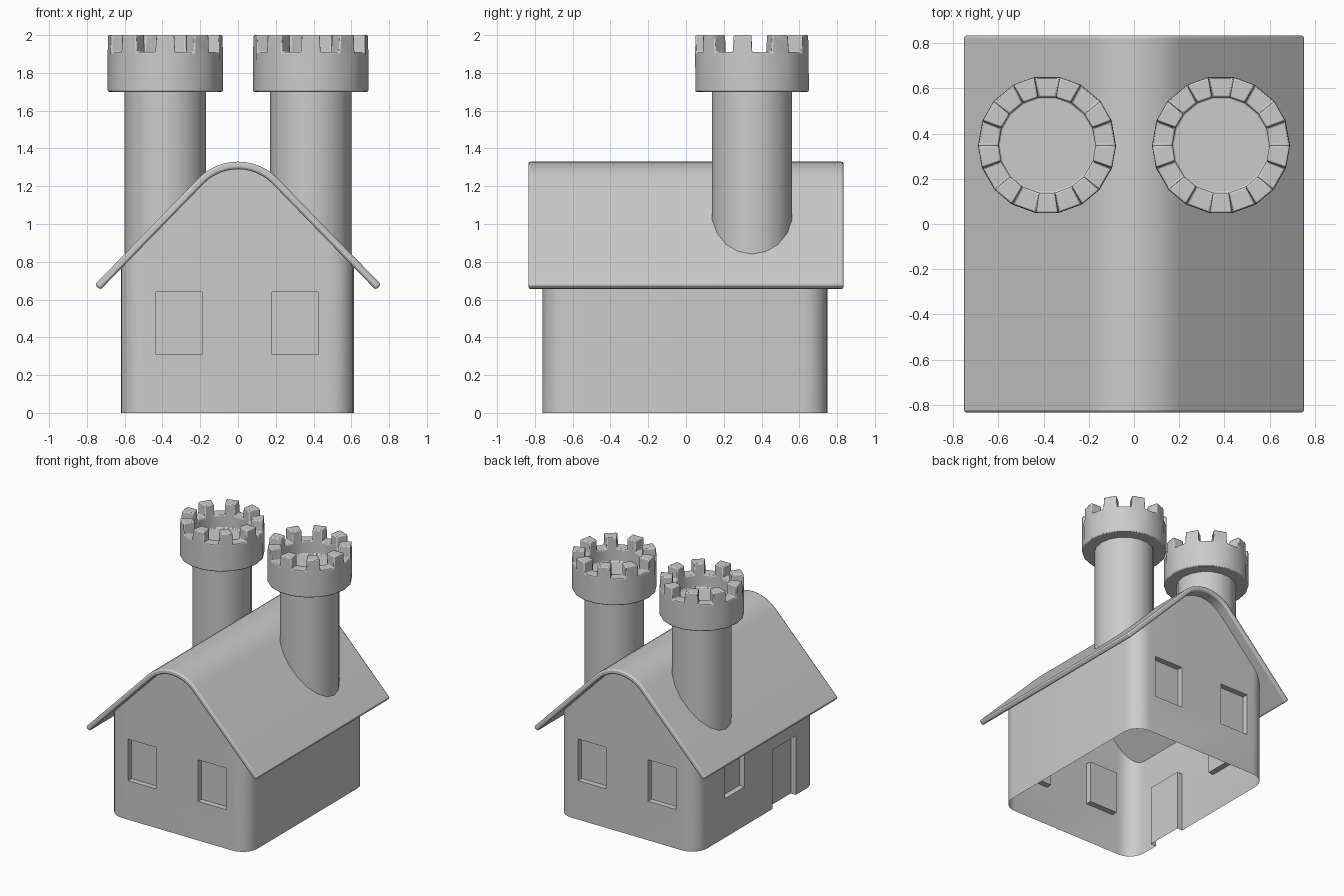
import bpy, bmesh
from math import sin, cos, radians, pi
from mathutils import Vector

if "Cube" in bpy.data.objects:
    bpy.data.objects.remove(bpy.data.objects["Cube"])


def finish(bm, name):
    bmesh.ops.recalc_face_normals(bm, faces=bm.faces)
    me = bpy.data.meshes.new(name)
    bm.to_mesh(me)
    bm.free()
    ob = bpy.data.objects.new(name, me)
    bpy.context.collection.objects.link(ob)
    return ob


def smooth(ob, angle=35):
    bpy.ops.object.select_all(action='DESELECT')
    ob.select_set(True)
    bpy.context.view_layer.objects.active = ob
    bpy.ops.object.shade_smooth_by_angle(angle=radians(angle))


def bevel(ob, width, segments, angle):
    m = ob.modifiers.new("bevel", 'BEVEL')
    m.width, m.segments, m.limit_method = width, segments, 'ANGLE'
    m.angle_limit = radians(angle)


def prism(name, pts, lo, hi):
    """Closed prism from a list of 3D points, swept from offset lo to hi."""
    bm = bmesh.new()
    f = bm.faces.new([bm.verts.new(Vector(p) + Vector(lo)) for p in pts])
    ext = bmesh.ops.extrude_face_region(bm, geom=[f], use_keep_orig=True)
    vs = [g for g in ext['geom'] if isinstance(g, bmesh.types.BMVert)]
    bmesh.ops.translate(bm, vec=Vector(hi) - Vector(lo), verts=vs)
    return finish(bm, name)


# Roof section: two straight slopes joined by a round ridge
SLOPE, RIDGE_R, RIDGE_Z = radians(45.8), 0.295, 1.035


def roof_curve(depth, length=0.783, n=12):
    r = RIDGE_R - depth
    pts = [(r * sin(t), RIDGE_Z + r * cos(t))
           for t in (SLOPE * (2 * i / n - 1) for i in range(n + 1))]
    x, z = pts[-1]
    tip = (x + length * cos(SLOPE), z - length * sin(SLOPE))
    return [(-tip[0], tip[1])] + pts + [tip]


outline = roof_curve(0) + roof_curve(0.04)[::-1]
roof = prism("roof", [(x, 0, z) for x, z in outline], (0, -0.835, 0), (0, 0.835, 0))
bevel(roof, 0.012, 2, 60)
smooth(roof)

# House walls: rounded rectangle, trimmed under the roof
X0, X1, Y0, Y1, R = -0.62, 0.613, -0.76, 0.75, 0.13
plan = []
for cx, cy, a in ((X1 - R, Y1 - R, 0), (X0 + R, Y1 - R, 90),
                  (X0 + R, Y0 + R, 180), (X1 - R, Y0 + R, 270)):
    for i in range(7):
        t = radians(a + 15 * i)
        plan.append((cx + R * cos(t), cy + R * sin(t), 0))
walls = prism("house_walls", plan, (0, 0, 0), (0, 0, 1.6))

trim = roof_curve(0.02, 0.95) + [(1.2, 0.56), (1.2, 2), (-1.2, 2), (-1.2, 0.56)]
cutters = [prism("trim_cutter", [(x, 0, z) for x, z in trim], (0, -1, 0), (0, 1, 0))]


def recess(x0, x1, y0, y1, z0, z1):
    pts = [(x0, y0, 0), (x1, y0, 0), (x1, y1, 0), (x0, y1, 0)]
    cutters.append(prism("recess_cutter", pts, (0, 0, z0), (0, 0, z1)))


# Window recesses front and back, one window and the door on the left
D = 0.045
for x0, x1 in ((-0.435, -0.19), (0.18, 0.425)):
    recess(x0, x1, Y0 - 0.1, Y0 + D, 0.31, 0.64)
    recess(x0, x1, Y1 - D, Y1 + 0.1, 0.31, 0.64)
recess(X0 - 0.1, X0 + D, 0.15, 0.395, 0.31, 0.64)
recess(X0 - 0.1, X0 + D, -0.495, -0.20, -0.1, 0.47)

for c in cutters:
    c.hide_render = True
    m = walls.modifiers.new("cut", 'BOOLEAN')
    m.operation, m.solver, m.object = 'DIFFERENCE', 'EXACT', c
dg = bpy.context.evaluated_depsgraph_get()
cut_mesh = bpy.data.meshes.new_from_object(walls.evaluated_get(dg))
walls.modifiers.clear()
walls.data = cut_mesh
for c in cutters:
    bpy.data.objects.remove(c)

# Open the shell at the floor and under the roof
bm = bmesh.new()
bm.from_mesh(walls.data)
gone = [f for f in bm.faces
        if (f.normal.z < -0.9 and f.calc_center_median().z < 0.01)
        or (f.normal.z > 0.5 and f.calc_center_median().z > 0.66)]
bmesh.ops.delete(bm, geom=gone, context='FACES')
bm.to_mesh(walls.data)
bm.free()
smooth(walls, 30)

# Towers: 18-sided shaft and battlement crown
N = 18


def ring(bm, r, z):
    return [bm.verts.new((r * cos(2 * pi * i / N), r * sin(2 * pi * i / N), z))
            for i in range(N)]


def lathe(profile):
    bm = bmesh.new()
    rings = [ring(bm, r, z) for r, z in profile]
    bands = [[bm.faces.new((a[i], a[(i + 1) % N], b[(i + 1) % N], b[i]))
              for i in range(N)] for a, b in zip(rings, rings[1:])]
    return bm, rings, bands


for side, cx in (("left", -0.385), ("right", 0.385)):
    bm, _, _ = lathe([(0.215, 0.78), (0.215, 1.705)])
    shaft = finish(bm, side + "_tower_shaft")
    shaft.location = (cx, 0.35, 0)
    smooth(shaft)

    bm, rings, bands = lathe([(0.2, 1.7), (0.305, 1.7), (0.305, 1.91),
                              (0.215, 1.91), (0.215, 1.81)])
    bm.faces.new(rings[-1])
    # Raise every second rim face as a slightly tapered merlon
    for f in bands[2][1::2]:
        top = bmesh.ops.extrude_discrete_faces(bm, faces=[f])['faces'][0]
        mid = top.calc_center_median()
        radial = Vector((mid.x, mid.y, 0)).normalized()
        tangent = Vector((-radial.y, radial.x, 0))
        for v in top.verts:
            v.co -= tangent * (v.co - mid).dot(tangent) * 0.08
            v.co.z += 0.09
    crown = finish(bm, side + "_tower_crown")
    crown.location = (cx, 0.35, 0)
    bevel(crown, 0.007, 2, 50)
    smooth(crown)
